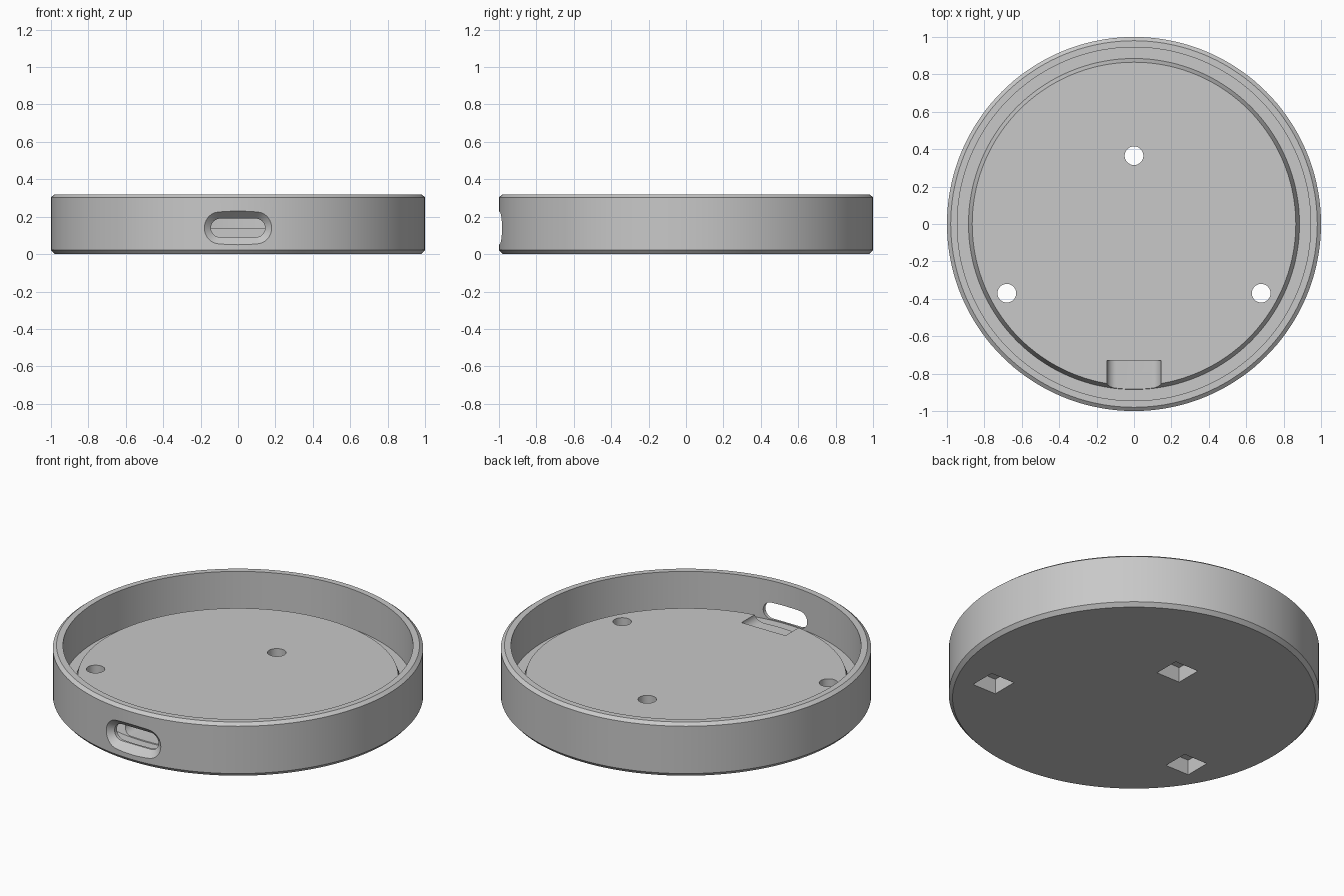
import bpy
import bmesh
from math import cos, sin, pi, radians
from mathutils import Matrix

SEGMENTS = 144
SLOT_Z = 0.14

default = bpy.data.objects.get("Cube")
if default:
    bpy.data.objects.remove(default, do_unlink=True)

grey = bpy.data.materials.new("plain grey")
grey.use_nodes = True
colour = (0.58, 0.58, 0.58, 1)
grey.diffuse_color = colour
grey.node_tree.nodes["Principled BSDF"].inputs["Base Color"].default_value = colour


def make_object(name, bm):
    bmesh.ops.recalc_face_normals(bm, faces=bm.faces)
    mesh = bpy.data.meshes.new(name)
    bm.to_mesh(mesh)
    bm.free()
    mesh.materials.append(grey)
    obj = bpy.data.objects.new(name, mesh)
    bpy.context.collection.objects.link(obj)
    return obj


def loft(name, rings):
    """Closed solid through rings that share a point count."""
    bm = bmesh.new()
    loops = [[bm.verts.new(p) for p in ring] for ring in rings]
    n = len(loops[0])
    for a, b in zip(loops, loops[1:]):
        for i in range(n):
            j = (i + 1) % n
            bm.faces.new((a[i], a[j], b[j], b[i]))
    bm.faces.new(loops[0])
    bm.faces.new(loops[-1])
    return make_object(name, bm)


def circle(radius, z):
    return [(radius * cos(2 * pi * i / SEGMENTS), radius * sin(2 * pi * i / SEGMENTS), z)
            for i in range(SEGMENTS)]


def stadium(y, half, radius, steps=16):
    """Rounded slot outline in the xz plane."""
    points = []
    for side, start in ((1, -pi / 2), (-1, pi / 2)):
        for i in range(steps + 1):
            a = start + pi * i / steps
            points.append((side * half + radius * cos(a), y, SLOT_Z + radius * sin(a)))
    return points


# Dish: chamfered outer wall, rim, lowered ledge and raised chamfered floor
profile = [(0.98, 0), (1, 0.022), (1, 0.304), (0.98, 0.32),
           (0.945, 0.32), (0.945, 0.085), (0.885, 0.085), (0.865, 0.138)]
dish = loft("round_dish", [circle(r, z) for r, z in profile])

# Side slot: flared mouth, straight passage and pocket in the floor
cutters = [loft("slot_cutter", [stadium(-1.05, 0.11, 0.09), stadium(-1.0, 0.11, 0.09),
                                stadium(-0.955, 0.095, 0.05), stadium(-0.73, 0.095, 0.05)])]

# Three floor holes, each with a square pocket underneath
for x, y in ((0, 0.365), (0.68, -0.37), (-0.68, -0.37)):
    hole = bmesh.new()
    bmesh.ops.create_cone(hole, cap_ends=True, segments=32, radius1=0.05, radius2=0.05,
                          depth=0.3, matrix=Matrix.Translation((x, y, 0.1)))
    cutters.append(make_object("hole_cutter", hole))
    pocket = bmesh.new()
    bmesh.ops.create_cube(pocket, size=1, matrix=Matrix.Translation((x, y, 0.04))
                          @ Matrix.Diagonal((0.156, 0.156, 0.1, 1)))
    cutters.append(make_object("square_pocket_cutter", pocket))

bpy.ops.object.select_all(action='DESELECT')
bpy.context.view_layer.objects.active = dish
dish.select_set(True)
for cutter in cutters:
    cutter.hide_render = True
    cut = dish.modifiers.new(cutter.name, 'BOOLEAN')
    cut.operation = 'DIFFERENCE'
    cut.solver = 'EXACT'
    cut.object = cutter
    bpy.ops.object.modifier_apply(modifier=cut.name)
for cutter in cutters:
    bpy.data.objects.remove(cutter, do_unlink=True)

bpy.ops.object.shade_smooth_by_angle(angle=radians(25))
